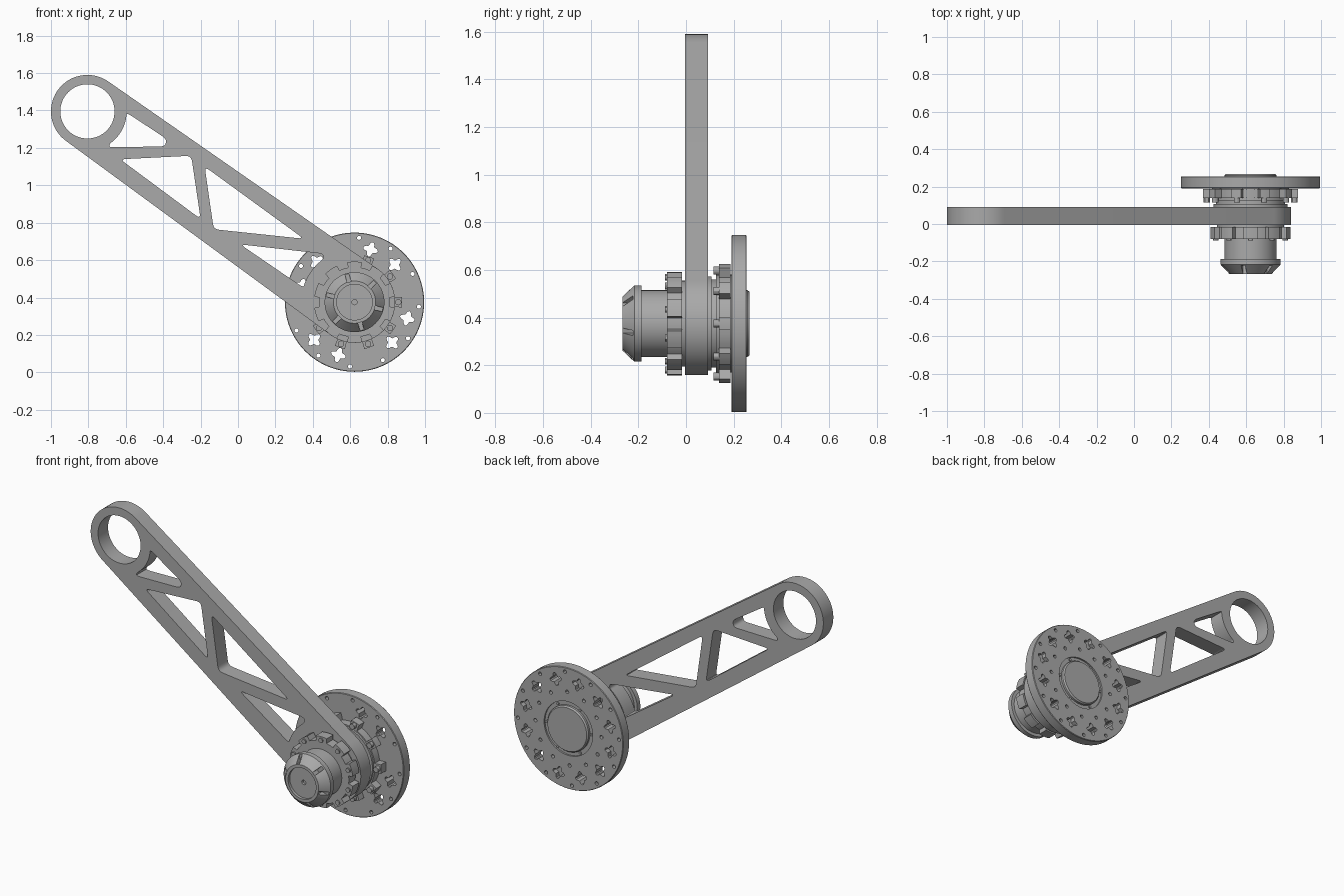
import bpy, bmesh
from math import sin, cos, tau, pi, radians, atan2, acos, hypot
from mathutils import Vector

if "Cube" in bpy.data.objects:
    bpy.data.objects.remove(bpy.data.objects["Cube"])

EYE = (-0.805, 1.395)   # centre of the open end of the arm
HUB = (0.623, 0.375)    # axis of the hub and disc

grey = bpy.data.materials.new("machined grey")
grey.use_nodes = True
grey.diffuse_color = (0.4, 0.4, 0.4, 1)
grey.node_tree.nodes["Principled BSDF"].inputs["Base Color"].default_value = (0.4, 0.4, 0.4, 1)


def make(name, bm):
    bmesh.ops.recalc_face_normals(bm, faces=bm.faces)
    mesh = bpy.data.meshes.new(name)
    bm.to_mesh(mesh)
    bm.free()
    mesh.materials.append(grey)
    obj = bpy.data.objects.new(name, mesh)
    bpy.context.collection.objects.link(obj)
    return obj


def activate(obj):
    bpy.ops.object.select_all(action="DESELECT")
    obj.select_set(True)
    bpy.context.view_layer.objects.active = obj


def smooth(obj):
    activate(obj)
    bpy.ops.object.shade_smooth_by_angle(angle=radians(30))


def prisms(name, shapes):
    """Extrude (outline, y0, y1) shapes along y into one object."""
    bm = bmesh.new()
    for outline, y0, y1 in shapes:
        face = bm.faces.new([bm.verts.new((x, y0, z)) for x, z in outline])
        ext = bmesh.ops.extrude_face_region(bm, geom=[face])["geom"]
        moved = [v for v in ext if isinstance(v, bmesh.types.BMVert)]
        bmesh.ops.translate(bm, verts=moved, vec=(0, y1 - y0, 0))
    return make(name, bm)


def lathe(name, profile, steps=96):
    """Revolve (radius, y) points about the hub axis."""
    bm = bmesh.new()
    verts = [bm.verts.new((HUB[0] + r, y, HUB[1])) for r, y in profile]
    edges = [bm.edges.new(pair) for pair in zip(verts, verts[1:])]
    bmesh.ops.spin(bm, geom=verts + edges, cent=(HUB[0], 0, HUB[1]),
                   axis=(0, 1, 0), angle=tau, steps=steps)
    bmesh.ops.remove_doubles(bm, verts=bm.verts, dist=1e-5)
    return make(name, bm)


def cut(obj, cutter):
    mod = obj.modifiers.new("cut", "BOOLEAN")
    mod.operation, mod.solver, mod.object = "DIFFERENCE", "EXACT", cutter
    activate(obj)
    bpy.ops.object.modifier_apply(modifier=mod.name)
    bpy.data.objects.remove(cutter)


def arc(c, r, a0, a1, n):
    return [(c[0] + r * cos(a0 + (a1 - a0) * i / n),
             c[1] + r * sin(a0 + (a1 - a0) * i / n)) for i in range(n + 1)]


def circle(c, r, n=16):
    return arc(c, r, 0, tau, n)[:-1]


def polar(r, a):
    return (HUB[0] + r * cos(a), HUB[1] + r * sin(a))


def rounded(points, d=0.03):
    """Round the corners of an outline."""
    out, pts = [], [Vector(p) for p in points]
    for i, p in enumerate(pts):
        a, b = pts[i - 1] - p, pts[(i + 1) % len(pts)] - p
        s = p + a.normalized() * min(d, a.length * 0.4)
        e = p + b.normalized() * min(d, b.length * 0.4)
        for k in range(6):
            t = k / 5
            out.append(tuple(s * (1 - t) ** 2 + p * 2 * t * (1 - t) + e * t * t))
    return out


def gear(root, tip, teeth, fill, start=0.0):
    """Outline of a collar with wide square tabs."""
    out, pitch = [], tau / teeth
    for i in range(teeth):
        a = start + i * pitch
        half = pitch * fill / 2
        out += arc(HUB, tip, a - half, a + half, 4)
        out += arc(HUB, root, a + half * 1.1, a + pitch - half * 1.1, 4)
    return out


# Truss arm: two rounded ends joined by tangent sides
R_EYE, R_HUB = 0.195, 0.217
dx, dz = HUB[0] - EYE[0], HUB[1] - EYE[1]
phi, lean = atan2(dz, dx), acos((R_EYE - R_HUB) / hypot(dx, dz))
outline = arc(EYE, R_EYE, phi + lean, phi + tau - lean, 48)
outline += arc(HUB, R_HUB, phi - lean, phi + lean, 48)
arm = prisms("truss_arm", [(outline, -0.005, 0.092)])

# Openings: the eye and four pockets between the braces
eye_pocket = arc(EYE, 0.21, radians(-55), radians(-2), 10) + [(-0.382, 1.248), (-0.39, 1.208), (-0.69, 1.203)]
upper_pocket = [(-0.63, 1.139), (-0.25, 1.158), (-0.2, 0.82)]
lower_pocket = [(-0.178, 1.1), (0.352, 0.714), (-0.13, 0.765)]
hub_pocket = [(0.012, 0.684), (0.455, 0.634)] + arc(HUB, 0.285, radians(126), radians(164), 8)
pockets = [rounded(p) for p in (eye_pocket, upper_pocket, lower_pocket, hub_pocket)]
cut(arm, prisms("arm_cutter", [(p, -0.1, 0.2) for p in pockets + [circle(EYE, 0.145, 64)]]))
smooth(arm)

# Hub spindle with a conical nose and barrel
hub = lathe("hub_spindle", [
    (0, -0.25), (0.095, -0.25), (0.095, -0.267), (0.113, -0.267), (0.16, -0.217),
    (0.16, -0.187), (0.14, -0.187), (0.14, 0.05), (0.197, 0.05), (0.197, 0.108),
    (0.185, 0.108), (0.185, 0.2), (0, 0.2)])


def slot(a, r0, r1, w):
    u, v = Vector((cos(a), sin(a))), Vector((-sin(a), cos(a))) * w / 2
    c = Vector(HUB)
    return [tuple(c + u * r + v * s) for r, s in ((r0, -1), (r1, -1), (r1, 1), (r0, 1))]


slots = [(slot(radians(-15 + 60 * i), 0.112, 0.18, 0.022), -0.29, -0.222) for i in range(6)]
cut(hub, prisms("nose_cutter", slots + [(circle(HUB, 0.014), -0.29, -0.235)]))
smooth(hub)

# Tabbed collars on both sides of the arm
TABS = 10
smooth(prisms("front_collar", [(gear(0.188, 0.217, TABS, 0.55, pi / TABS), -0.08, -0.017)]))
smooth(lathe("front_collar_seat", [(0.1, -0.022), (0.18, -0.022), (0.18, 0), (0.1, 0)]))
smooth(prisms("rear_collar", [(gear(0.213, 0.255, TABS, 0.35), 0.138, 0.186)]))
smooth(lathe("rear_collar_seat", [(0.18, 0.125), (0.205, 0.125), (0.205, 0.192), (0.18, 0.192)]))

# Bolts on the collar tabs
bolts = []
for i in range(TABS):
    a = tau * i / TABS
    bolts.append((circle(polar(0.195, a + pi / TABS), 0.014, 12), -0.088, -0.07))
    bolts.append((circle(polar(0.234, a), 0.017, 12), 0.115, 0.145))
smooth(prisms("collar_bolts", bolts))

# Perforated disc with a raised cap and a groove on its back
disc = lathe("perforated_disc", [
    (0, 0.19), (0.369, 0.19), (0.372, 0.194), (0.372, 0.251), (0.369, 0.255),
    (0.165, 0.255), (0.165, 0.245), (0.14, 0.245), (0.14, 0.258), (0.133, 0.267), (0, 0.267)], 128)


def flower(a):
    c = polar(0.295, a)
    out = []
    for k in range(32):
        t = tau * k / 32
        r = 0.031 + 0.009 * cos(4 * t)
        out.append((c[0] + r * cos(t + a), c[1] + r * sin(t + a)))
    return out


# Flower openings: two of every three run through, the others are blind
holes = []
for i in range(12):
    a = radians(-17 + 30 * i)
    holes.append((flower(a), 0.225 if i % 3 == 1 else 0.15, 0.3))
    holes.append((circle(polar(0.345, a + radians(13)), 0.011, 12), 0.15, 0.3))
    holes.append((circle(polar(0.225, a + radians(15)), 0.011, 12), 0.23, 0.3))
cut(disc, prisms("disc_cutter", holes))
smooth(disc)

# Small screws around the cap
smooth(prisms("cap_screws", [(circle(polar(0.152, tau * i / 6), 0.008, 12), 0.24, 0.252) for i in range(6)]))
